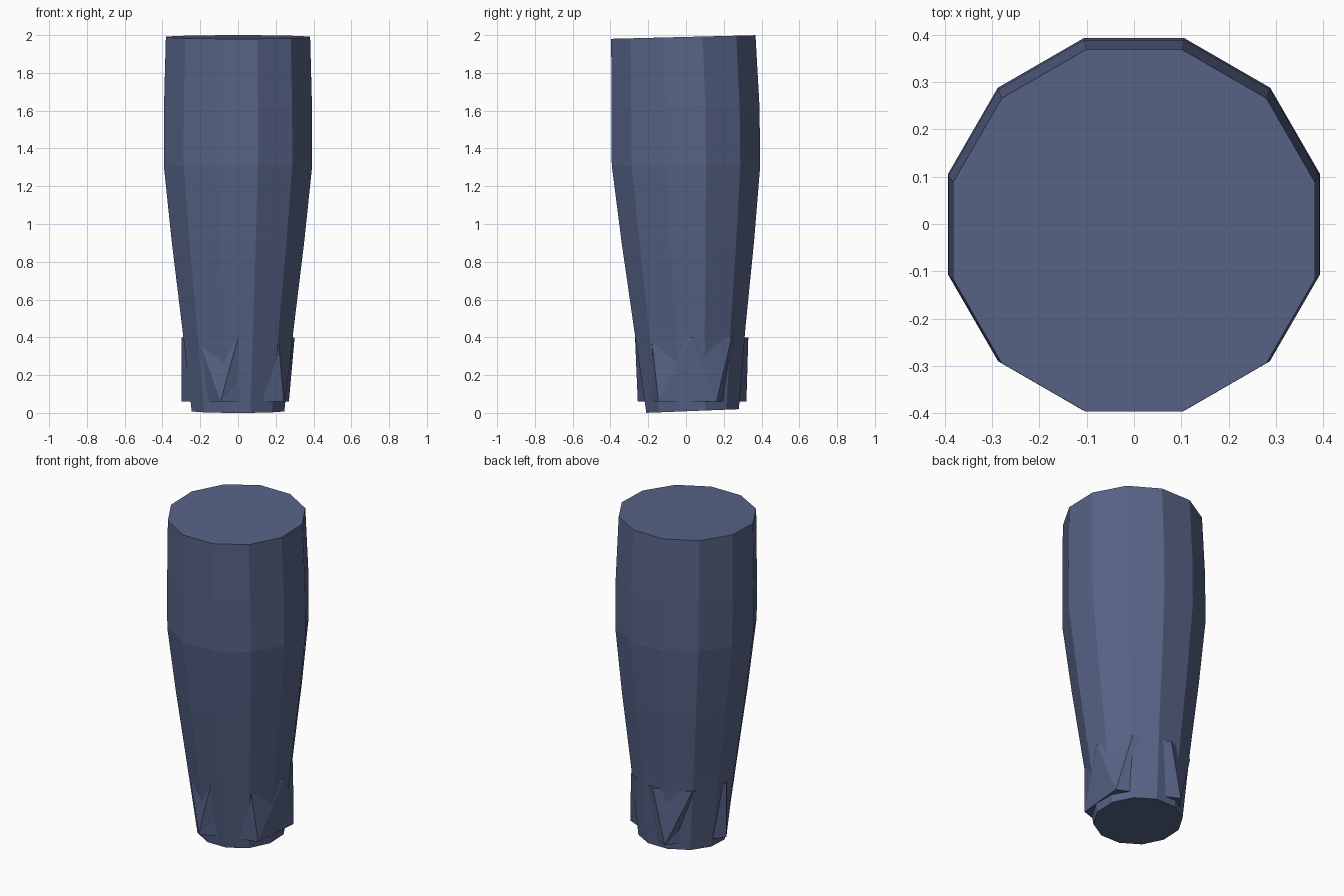
import bpy, math

if "Cube" in bpy.data.objects:
    bpy.data.objects.remove(bpy.data.objects["Cube"])

slate = bpy.data.materials.new("slate_blue")
slate.diffuse_color = (0.095, 0.125, 0.24, 1)
slate.use_nodes = True
slate.node_tree.nodes["Principled BSDF"].inputs["Base Color"].default_value = slate.diffuse_color


def make_object(name, verts, faces):
    mesh = bpy.data.meshes.new(name)
    mesh.from_pydata(verts, [], faces)
    mesh.materials.append(slate)
    obj = bpy.data.objects.new(name, mesh)
    bpy.context.collection.objects.link(obj)
    return obj


# Tapered twelve-sided body: z, centre y, flat-to-centre radius, tilt along y
SIDES = 12
rings = [
    (0.01, 0.035, 0.245, 0.04),
    (0.45, 0.02, 0.295, 0.02),
    (0.90, 0.01, 0.350, 0.01),
    (1.31, 0.0, 0.393, 0.0),
    (1.62, -0.003, 0.392, 0.01),
    (1.99, -0.014, 0.382, 0.025),
]
verts, faces = [], []
for z, cy, apothem, tilt in rings:
    r = apothem / math.cos(math.pi / SIDES)
    for i in range(SIDES):
        a = 2 * math.pi * (i + 0.5) / SIDES
        y = r * math.sin(a)
        verts.append((r * math.cos(a), cy + y, z + tilt * y))
for k in range(len(rings) - 1):
    for i in range(SIDES):
        j = (i + 1) % SIDES
        a, b = k * SIDES, (k + 1) * SIDES
        faces.append((a + i, a + j, b + j, b + i))
faces.append(tuple(reversed(range(SIDES))))
faces.append(tuple(range((len(rings) - 1) * SIDES, len(rings) * SIDES)))
make_object("tapered_body", verts, faces)

# Faceted cuff at the narrow end: eight corners above, five below
R, CY = 0.30, 0.03
top = [45 * i - 90 for i in range(8)]
low = [-108, -36, 26, 105, 180]


def corner(deg, z):
    a = math.radians(deg)
    return (R * math.cos(a), CY + R * math.sin(a), z)


verts = [corner(d, 0.40) for d in top] + [corner(d, 0.06) for d in low]
faces = [tuple(range(8)), tuple(reversed(range(8, 13)))]
# Zip the two rims together, always advancing the one that lags behind
i = j = 0
while i < 8 or j < 5:
    t, b = i % 8, 8 + j % 5
    next_top = top[0] + 45 * (i + 1)
    next_low = low[(j + 1) % 5] + 360 * ((j + 1) // 5)
    if j == 5 or (i < 8 and next_top <= next_low):
        faces.append((t, b, (i + 1) % 8))
        i += 1
    else:
        faces.append((t, b, 8 + (j + 1) % 5))
        j += 1
make_object("faceted_cuff", verts, faces)
